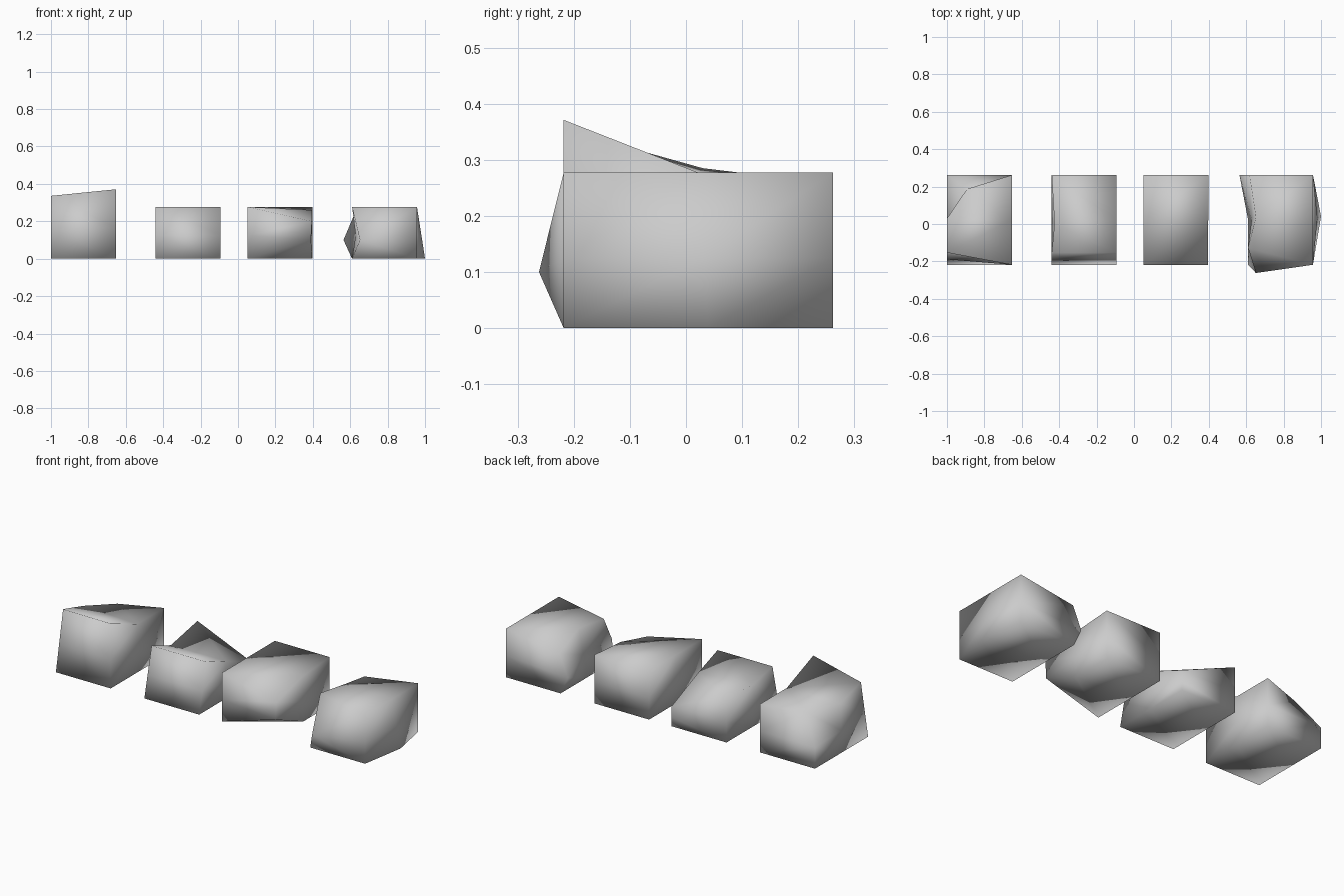
import bpy
import bmesh

cube = bpy.data.objects.get("Cube")
if cube:
    bpy.data.objects.remove(cube, do_unlink=True)

# Single stone colour
stone = bpy.data.materials.new("stone_grey")
stone.use_nodes = True
grey = (0.6, 0.6, 0.6, 1)
stone.diffuse_color = grey
stone.node_tree.nodes["Principled BSDF"].inputs["Base Color"].default_value = grey

WIDTH = 0.347
DEPTHS = {"front": -0.218, "mid": 0.022, "back": 0.262}
HEIGHTS = {"low": 0.0, "half": 0.12, "top": 0.277}


def make_block(name, x0, moved):
    """Block with a middle ring in depth and height; moved gives shifted points."""
    bm = bmesh.new()
    verts = {}
    for side, x in (("west", x0), ("east", x0 + WIDTH)):
        for d, y in DEPTHS.items():
            for h, z in HEIGHTS.items():
                key = (side, d, h)
                verts[key] = bm.verts.new(moved.get(" ".join(key), (x, y, z)))

    # Half-height corners follow the line between their low and top corners
    for side in ("west", "east"):
        for d in DEPTHS:
            if f"{side} {d} half" not in moved:
                low, top = verts[side, d, "low"].co, verts[side, d, "top"].co
                verts[side, d, "half"].co = low.lerp(top, 0.45)

    # Side walls
    ds, hs = list(DEPTHS), list(HEIGHTS)
    for side in ("west", "east"):
        for d, e in zip(ds, ds[1:]):
            for h, k in zip(hs, hs[1:]):
                bm.faces.new([verts[side, *p] for p in ((d, h), (e, h), (e, k), (d, k))])

    # Band around front, top, back and bottom
    ring = [("front", "low"), ("front", "half"), ("front", "top"), ("mid", "top"),
            ("back", "top"), ("back", "half"), ("back", "low"), ("mid", "low")]
    for p, q in zip(ring, ring[1:] + ring[:1]):
        bm.faces.new([verts["west", *p], verts["east", *p],
                      verts["east", *q], verts["west", *q]])

    bmesh.ops.recalc_face_normals(bm, faces=bm.faces)
    bmesh.ops.triangulate(bm, faces=bm.faces, quad_method="SHORT_EDGE")
    for f in bm.faces:
        f.smooth = True
    mesh = bpy.data.meshes.new(name)
    bm.to_mesh(mesh)
    bm.free()
    mesh.materials.append(stone)
    obj = bpy.data.objects.new(name, mesh)
    bpy.context.collection.objects.link(obj)


# Tall block with raised front and a chipped back corner
make_block("tall_stone_block", -1.0, {
    "west front top": (-1.0, -0.153, 0.336),
    "east front top": (-0.653, -0.218, 0.371),
    "west mid top": (-1.0, 0.03, 0.285),
    "west back top": (-0.893, 0.187, 0.266),
    "west back half": (-1.0, 0.262, 0.12),
})

# Block with a sunken back corner
make_block("sunken_stone_block", -0.44, {
    "west front top": (-0.44, -0.153, 0.277),
    "east front top": (-0.093, -0.153, 0.277),
    "west mid top": (-0.425, 0.0, 0.225),
    "east mid top": (-0.093, 0.022, 0.215),
    "west back top": (-0.44, 0.262, 0.26),
    "east back top": (-0.093, 0.262, 0.115),
})

# Block with a worn front edge
make_block("worn_stone_block", 0.05, {
    "east front top": (0.395, -0.218, 0.2),
    "east front low": (0.39, -0.218, 0.1),
    "east mid top": (0.397, 0.022, 0.26),
})

# Block with bulging corners and a pinched side
make_block("bulging_stone_block", 0.61, {
    "west front top": (0.61, -0.128, 0.277),
    "west front half": (0.652, -0.262, 0.1),
    "west mid top": (0.652, 0.037, 0.277),
    "west back top": (0.617, 0.262, 0.225),
    "west back half": (0.564, 0.262, 0.1),
    "east mid low": (1.0, 0.04, 0.0),
})
